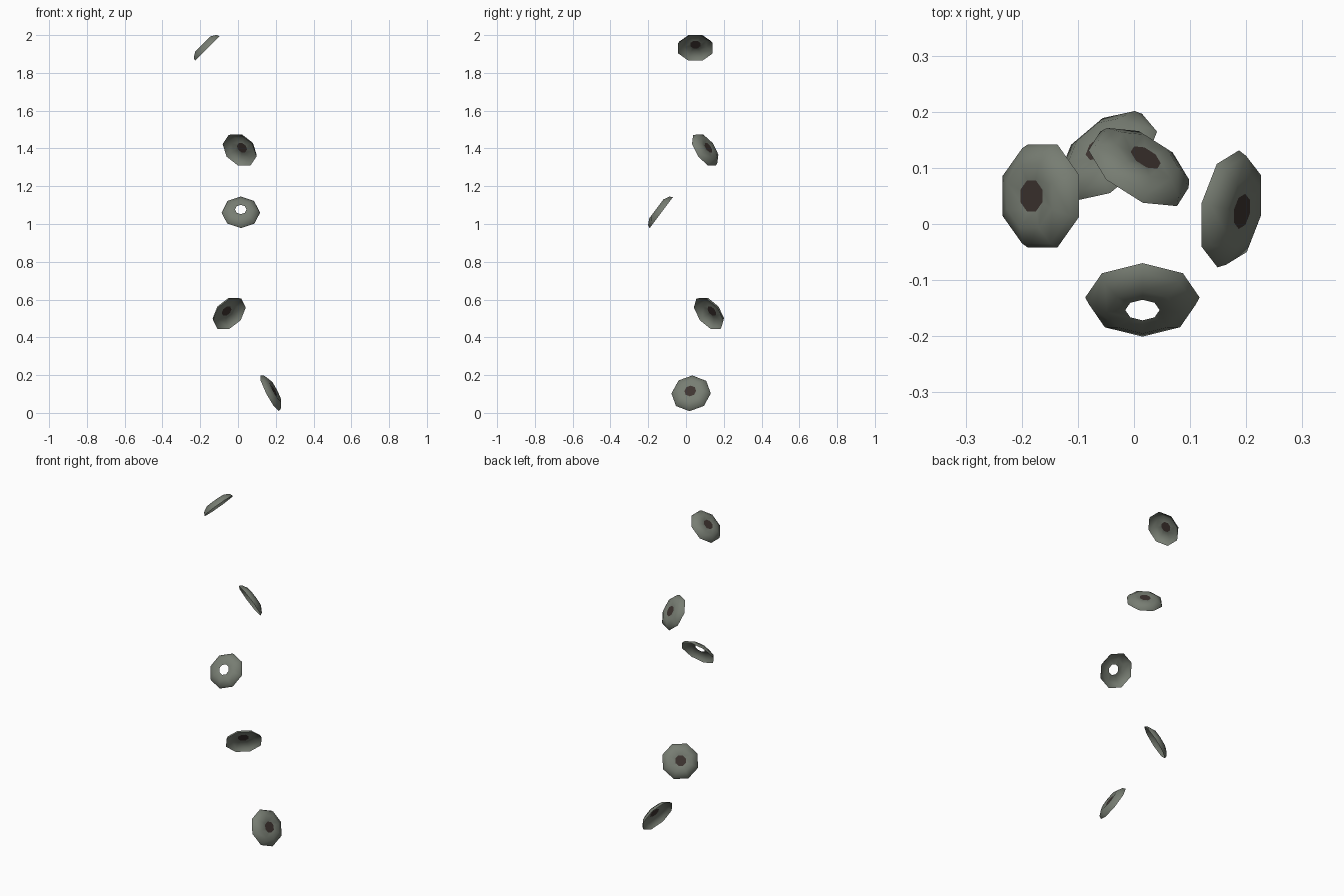
import bpy, bmesh, math
from mathutils import Vector, Matrix

if "Cube" in bpy.data.objects:
    bpy.data.objects.remove(bpy.data.objects["Cube"])


def material(name, rgb):
    m = bpy.data.materials.new(name)
    m.diffuse_color = (*rgb, 1)
    m.use_nodes = True
    m.node_tree.nodes["Principled BSDF"].inputs["Base Color"].default_value = m.diffuse_color
    return m


SHELL = material("grey green shell", (0.185, 0.205, 0.17))
CORE = material("dark brown core", (0.048, 0.034, 0.03))
SIDES = 8
# domed ring: (radius fraction, height) from rim to inner hole
PROFILE = [(1.0, 0.0), (0.93, 0.016), (0.62, 0.033), (0.30, 0.028)]


def make_object(name, bm, mat, matrix):
    me = bpy.data.meshes.new(name)
    bm.to_mesh(me)
    bm.free()
    me.materials.append(mat)
    ob = bpy.data.objects.new(name, me)
    bpy.context.collection.objects.link(ob)
    ob.matrix_world = matrix
    return ob


def circle(bm, r, z, spin):
    return [bm.verts.new((r * math.cos(a), r * math.sin(a), z))
            for a in (spin + 2 * math.pi * i / SIDES for i in range(SIDES))]


def disc(name, centre, normal, radius, spin, filled):
    # local frame: x stays horizontal, z is the dome direction
    n = Vector(normal).normalized()
    u = Vector((0, 0, 1)).cross(n).normalized()
    v = n.cross(u)
    mat = Matrix((u, v, n)).transposed().to_4x4()
    mat.translation = centre
    # thin dished shell, open underneath
    bm = bmesh.new()
    rings = [circle(bm, radius * f, z, spin) for f, z in PROFILE]
    for a, b in zip(rings, rings[1:]):
        for i in range(SIDES):
            j = (i + 1) % SIDES
            f = bm.faces.new((a[i], a[j], b[j], b[i]))
            f.smooth = True
    make_object(name + "_shell", bm, SHELL, mat)
    # dark centre plate closing the hole
    if filled:
        bm = bmesh.new()
        bm.faces.new(circle(bm, radius * PROFILE[-1][0], PROFILE[-1][1], spin))
        make_object(name + "_core", bm, CORE, mat)


HALF = math.pi / SIDES
# name, centre, dome direction, radius, spin, has a dark core
disc("bottom_disc", (0.168, 0.027, 0.103), (0.87, -0.16, 0.46), 0.106, 0, True)
disc("lower_disc", (-0.045, 0.119, 0.524), (-0.55, 0.65, 0.53), 0.103, HALF, True)
disc("middle_open_disc", (0.015, -0.131, 1.06), (0.0, -0.8, 0.6), 0.102, 0, False)
disc("upper_disc", (0.008, 0.098, 1.39), (0.46, 0.73, 0.50), 0.101, HALF, True)
disc("top_disc", (-0.163, 0.05, 1.93), (-0.7, 0.0, 0.7), 0.099, HALF, True)
